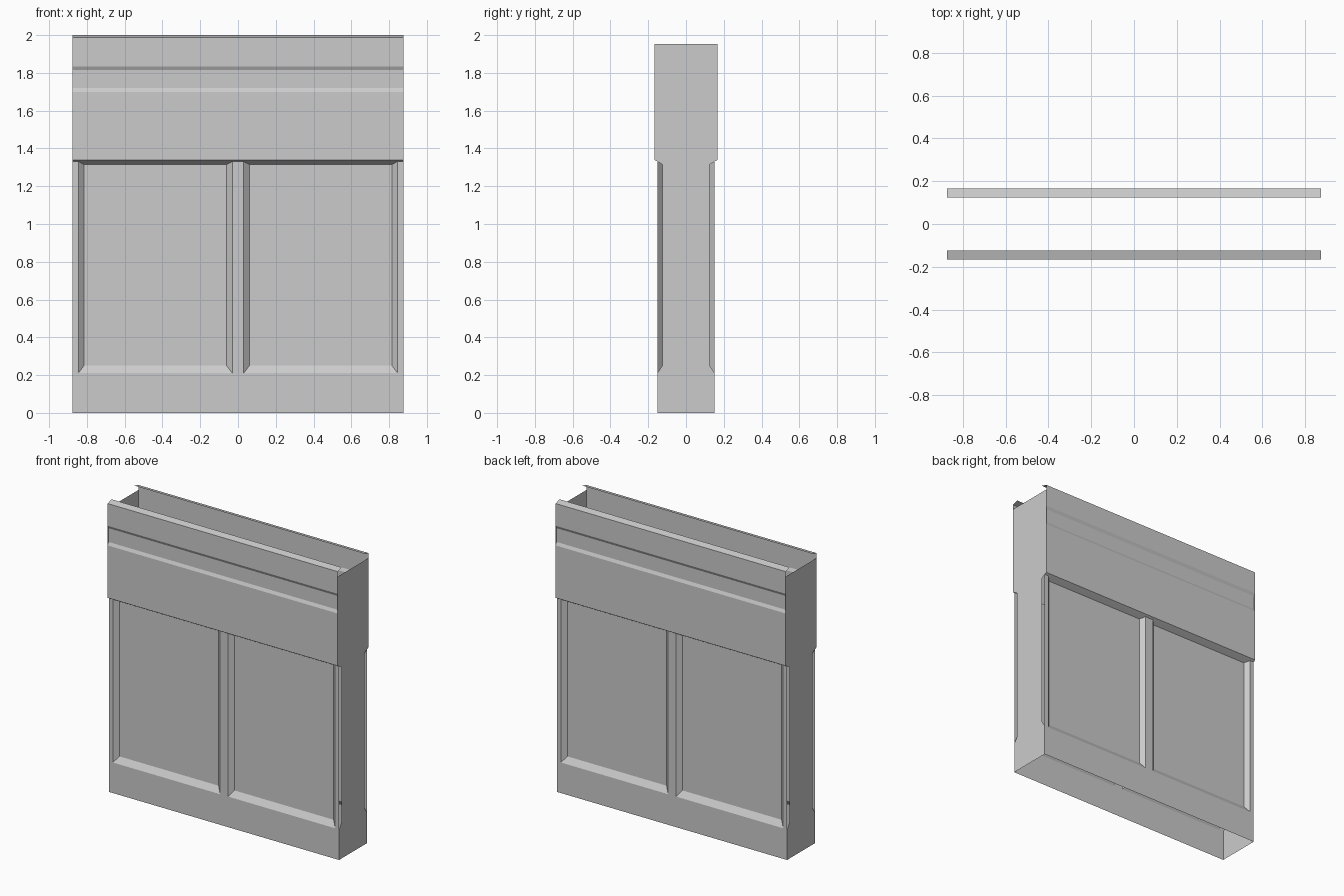
import bpy, bmesh, math

if "Cube" in bpy.data.objects:
    bpy.data.objects.remove(bpy.data.objects["Cube"])

W = 0.875                                        # half width
FACE, PANEL, FRIEZE = -0.152, -0.125, -0.167     # depths of the front planes
Z0, Z0_IN, Z1, Z1_IN = 0.21, 0.25, 1.331, 1.315  # panel opening heights


def make(name, faces, turn=0):
    """Build a sheet object from polygons, optionally turned about z."""
    bm = bmesh.new()
    for pts in faces:
        bm.faces.new([bm.verts.new(p) for p in pts])
    bmesh.ops.remove_doubles(bm, verts=bm.verts, dist=0.0005)
    me = bpy.data.meshes.new(name)
    bm.to_mesh(me)
    bm.free()
    ob = bpy.data.objects.new(name, me)
    ob.rotation_euler.z = turn
    bpy.context.collection.objects.link(ob)


def strip(x0, x1, profile):
    """Sweep a (y, z) profile between two x positions."""
    return [[(x0, ya, za), (x1, ya, za), (x1, yb, zb), (x0, yb, zb)]
            for (ya, za), (yb, zb) in zip(profile, profile[1:])]


def recessed_panel(x0, x1, inset=0.03):
    """Sunk panel with sloping borders."""
    o = [(x0, FACE, Z0), (x1, FACE, Z0), (x1, FACE, Z1), (x0, FACE, Z1)]
    a, b = x0 + inset, x1 - inset
    i = [(a, PANEL, Z0_IN), (b, PANEL, Z0_IN), (b, PANEL, Z1_IN), (a, PANEL, Z1_IN)]
    return [i] + [[o[k], o[(k + 1) % 4], i[(k + 1) % 4], i[k]] for k in range(4)]


# Skirting, stiles and mullion
wall = strip(-W, W, [(FACE, 0), (FACE, Z0)])
for x0, x1 in ((-W, -0.845), (-0.03, 0.03), (0.845, W)):
    wall += strip(x0, x1, [(FACE, Z0), (FACE, Z1)])

# Two sunk panels
wall += recessed_panel(-0.845, -0.03) + recessed_panel(0.03, 0.845)

# Frieze with shallow groove and sloping coping lip
groove = FRIEZE + 0.01
wall += strip(-W, W, [(FACE, Z1), (FRIEZE, 1.34), (FRIEZE, 1.70), (groove, 1.72),
                      (groove, 1.815), (FRIEZE, 1.835), (FRIEZE, 1.988), (-0.123, 2.0)])

# End wall outline, notched behind the panels
half = [(FACE, 0), (FACE, Z0), (PANEL, Z0_IN), (PANEL, Z1_IN), (FRIEZE, 1.34), (FRIEZE, 1.953)]
outline = [(-y, z) for y, z in half] + half[::-1]
end = [[(W, y, z) for y, z in outline]]

for turn, face, side in ((0, "front", "right"), (math.pi, "back", "left")):
    make(face + "_panelled_face", wall, turn)
    make(side + "_end_wall", end, turn)
